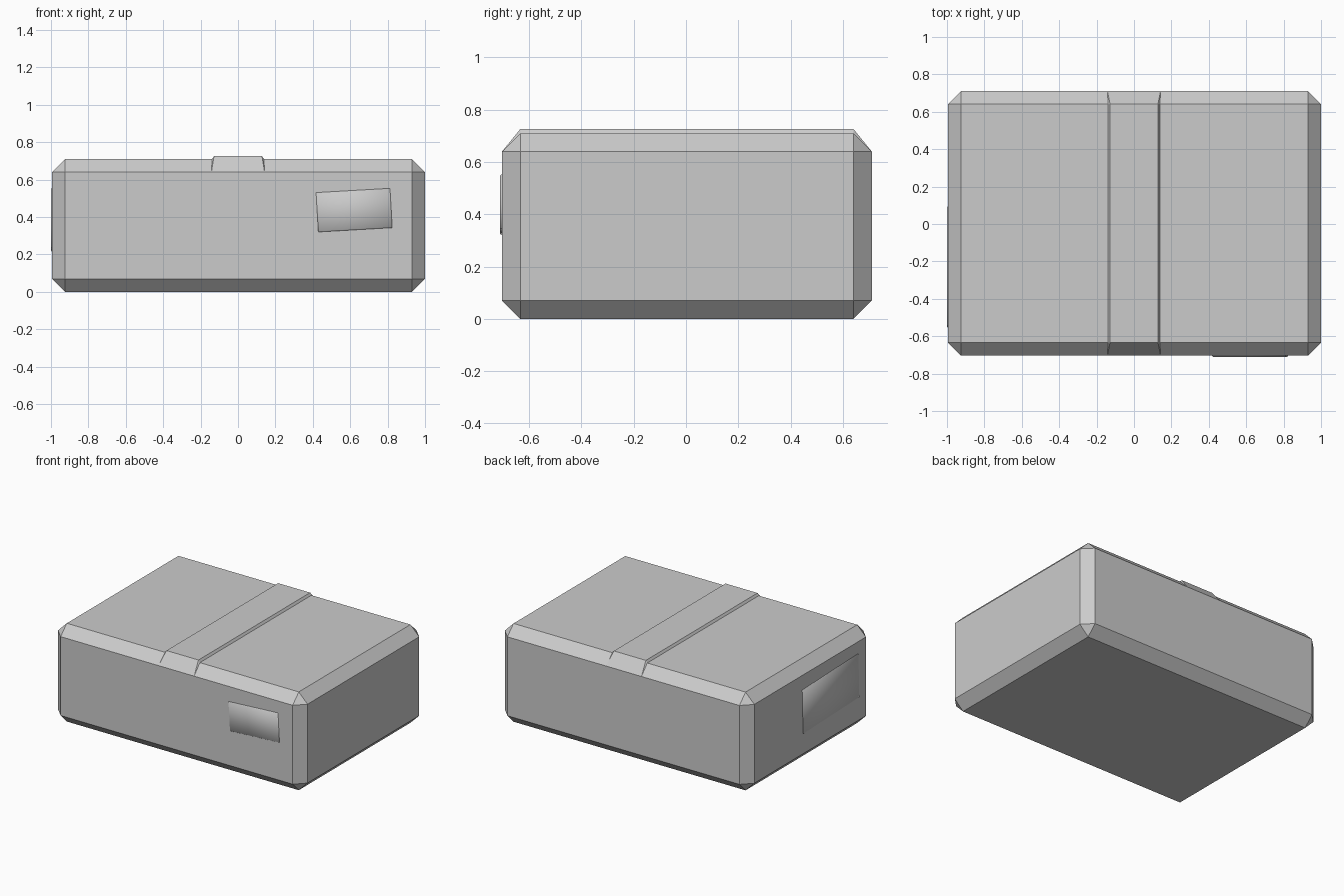
import bpy, bmesh
from math import radians
from mathutils import Matrix, Vector

if "Cube" in bpy.data.objects:
    bpy.data.objects.remove(bpy.data.objects["Cube"])

X0, X1, Y0, Y1, TOP, C = -0.995, 1.0, -0.704, 0.711, 0.71, 0.07


def add_object(name, bm, smooth=False):
    bmesh.ops.recalc_face_normals(bm, faces=bm.faces)
    for f in bm.faces:
        f.smooth = smooth
    mesh = bpy.data.meshes.new(name)
    bm.to_mesh(mesh)
    bm.free()
    obj = bpy.data.objects.new(name, mesh)
    bpy.context.collection.objects.link(obj)
    return obj


# Carton body with single-step chamfers
bm = bmesh.new()
bmesh.ops.create_cube(bm, size=1)
bmesh.ops.scale(bm, vec=(X1 - X0, Y1 - Y0, TOP), verts=bm.verts)
bmesh.ops.translate(bm, vec=((X0 + X1) / 2, (Y0 + Y1) / 2, TOP / 2), verts=bm.verts)
bmesh.ops.bevel(bm, geom=bm.edges[:], offset=C, segments=1, affect='EDGES')
add_object("carton_body", bm)

# Tape strip across the top, tapering into the front and back chamfers
bm = bmesh.new()
ends = []
for y, s in ((Y0, 1), (Y1, -1)):
    ends.append([bm.verts.new(p) for p in (
        (-0.142, y, TOP - C), (-0.139, y + s * C, TOP), (-0.128, y + s * C, 0.726),
        (0.128, y + s * C, 0.726), (0.139, y + s * C, TOP), (0.142, y, TOP - C))])
for e in ends:
    bm.faces.new((e[0], e[1], e[2]))
    bm.faces.new((e[0], e[2], e[3], e[5]))
    bm.faces.new((e[3], e[4], e[5]))
a, b = ends
for i, j in ((0, 1), (1, 2), (2, 3), (3, 4), (4, 5), (5, 0)):
    bm.faces.new((a[i], a[j], b[j], b[i]))
add_object("tape_strip", bm)


# Thin raised label, modelled facing +z and then stood against a wall
def label(name, w, h, tilt, centre, turn):
    bm = bmesh.new()
    bmesh.ops.create_cube(bm, size=1)
    bmesh.ops.scale(bm, vec=(w, h, 0.014), verts=bm.verts)
    for v in bm.verts:
        if v.co.z > 0:
            v.co.x -= 0.009 * (1 if v.co.x > 0 else -1)
            v.co.y -= 0.009 * (1 if v.co.y > 0 else -1)
    obj = add_object(name, bm, smooth=True)
    obj.matrix_world = (Matrix.Translation(Vector(centre))
                        @ Matrix.Rotation(radians(turn), 4, 'Z')
                        @ Matrix.Rotation(radians(90), 4, 'X')
                        @ Matrix.Rotation(radians(tilt), 4, 'Z'))


label("front_label", 0.405, 0.22, 3.3, (0.621, Y0, 0.437), 0)
label("side_label", 0.65, 0.33, 1.8, (X0 + 0.002, -0.23, 0.385), -90)
